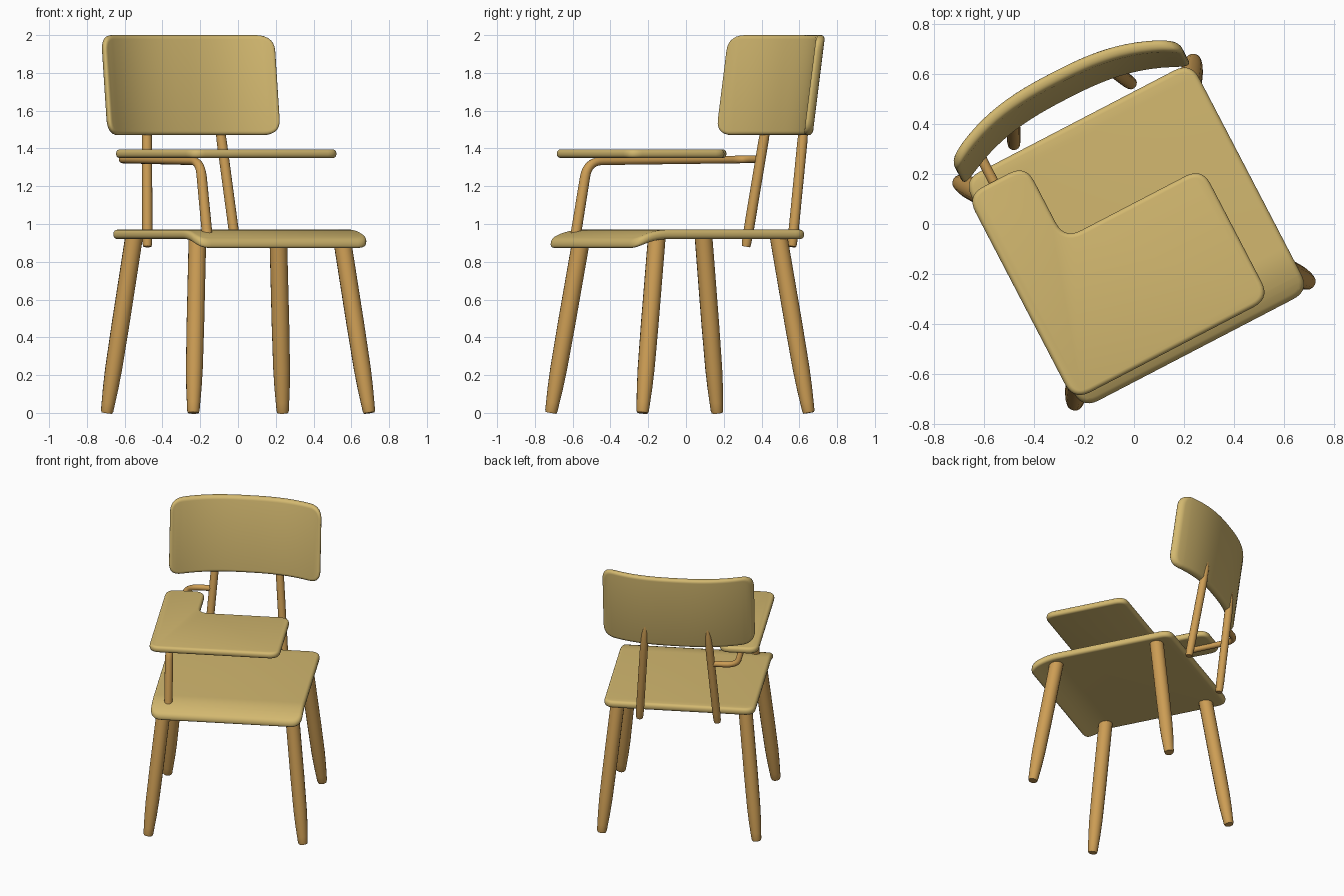
import bpy, bmesh, math
from mathutils import Vector

if "Cube" in bpy.data.objects:
    bpy.data.objects.remove(bpy.data.objects["Cube"], do_unlink=True)

TURN = math.radians(27.5)   # the whole chair stands turned about z
MID = -0.015                # the chair's own centre line


def material(name, color):
    m = bpy.data.materials.new(name)
    m.use_nodes = True
    m.diffuse_color = color
    m.node_tree.nodes["Principled BSDF"].inputs["Base Color"].default_value = color
    return m


pale_wood = material("pale wood", (0.65, 0.48, 0.16, 1))
amber_wood = material("amber wood", (0.61, 0.34, 0.09, 1))


def finish(obj, mat):
    obj.data.materials.clear()
    obj.data.materials.append(mat)
    obj.rotation_euler.z = TURN
    bpy.ops.object.select_all(action="DESELECT")
    obj.select_set(True)
    bpy.context.view_layer.objects.active = obj
    bpy.ops.object.shade_smooth_by_angle(angle=math.radians(40))


def fillet(points, radius, closed=True, steps=7):
    """Round the corners of a polygon or path."""
    pts = [Vector(p) for p in points]
    out = []
    for i, p in enumerate(pts):
        if not closed and i in (0, len(pts) - 1):
            out.append(p)
            continue
        a = p + (pts[i - 1] - p).normalized() * radius
        b = p + (pts[(i + 1) % len(pts)] - p).normalized() * radius
        for k in range(steps + 1):
            t = k / steps
            out.append(a * (1 - t) ** 2 + p * 2 * t * (1 - t) + b * t * t)
    return out


def slab(name, corners, radius, thickness, shape, cuts=(), axis=0):
    """Rounded board with softened rims, sliced at cuts and bent by shape."""
    bm = bmesh.new()
    outline = fillet([(x, y, -thickness / 2) for x, y in corners], radius)
    face = bm.faces.new([bm.verts.new(p) for p in outline])
    new = bmesh.ops.extrude_face_region(bm, geom=[face])["geom"]
    for v in new:
        if isinstance(v, bmesh.types.BMVert):
            v.co.z = thickness / 2
    rims = [e for e in bm.edges if abs(e.verts[0].co.z - e.verts[1].co.z) < 1e-5]
    bmesh.ops.bevel(bm, geom=rims, offset=thickness * 0.42, segments=4,
                    profile=0.5, affect="EDGES", clamp_overlap=False)
    normal = Vector((0, 0, 0))
    normal[axis] = 1
    for c in cuts:
        bmesh.ops.bisect_plane(bm, geom=bm.verts[:] + bm.edges[:] + bm.faces[:],
                               plane_co=normal * c, plane_no=normal)
    for v in bm.verts:
        v.co = shape(v.co)
    bmesh.ops.recalc_face_normals(bm, faces=bm.faces)
    mesh = bpy.data.meshes.new(name)
    bm.to_mesh(mesh)
    bm.free()
    obj = bpy.data.objects.new(name, mesh)
    bpy.context.collection.objects.link(obj)
    finish(obj, pale_wood)


def rod(name, points, radii):
    """Round rod through the points with a radius at each."""
    curve = bpy.data.curves.new(name, "CURVE")
    curve.dimensions = "3D"
    curve.bevel_depth = 1
    curve.bevel_resolution = 6
    curve.use_fill_caps = True
    spline = curve.splines.new("POLY")
    spline.points.add(len(points) - 1)
    for sp, p, r in zip(spline.points, points, radii):
        sp.co = (*p, 1)
        sp.radius = r
    obj = bpy.data.objects.new(name, curve)
    bpy.context.collection.objects.link(obj)
    bpy.ops.object.select_all(action="DESELECT")
    obj.select_set(True)
    bpy.context.view_layer.objects.active = obj
    bpy.ops.object.convert(target="MESH")
    finish(bpy.context.object, amber_wood)


# Seat with a front edge that rolls down
def seat_shape(p):
    t = max(0, (-0.36 - p.y) / 0.2)
    return Vector((p.x, p.y, p.z + 0.945 - 0.055 * t * t))


slab("seat", [(-0.525, -0.56), (0.5, -0.56), (0.5, 0.47), (-0.525, 0.47)],
     0.075, 0.05, seat_shape, [-0.36 - 0.025 * i for i in range(8)], axis=1)

# L-shaped writing tablet
slab("writing_tablet",
     [(-0.54, -0.515), (0.345, -0.515), (0.345, 0.075), (-0.275, 0.075),
      (-0.275, 0.41), (-0.54, 0.41)],
     0.075, 0.045, lambda p: p + Vector((0, 0, 1.372)))


# Curved, leaning backrest
def rest_shape(p):
    bend = 0.12 * (abs(p.x - MID) / 0.51) ** 2.6
    return Vector((p.x, 0.59 + 0.14 * (p.y - 1.47) - bend - p.z, p.y))


slab("backrest", [(-0.53, 1.47), (0.495, 1.47), (0.495, 2.0), (-0.53, 2.0)],
     0.085, 0.052, rest_shape, [MID + 0.04 * i for i in range(-12, 13)])

# Splayed legs with tapered feet
for side, s in (("left", 1), ("right", -1)):
    for end, foot_y, top_y in (("front", -0.525, -0.39), ("back", 0.467, 0.336)):
        foot = Vector((MID + s * 0.525, foot_y, 0))
        top = Vector((MID + s * 0.43, top_y, 0.935))
        stops = [0, 0.012, 0.06, 0.14, 0.25, 0.5, 1]
        rod(f"{end}_{side}_leg", [foot.lerp(top, t) for t in stops],
            [0.029, 0.033, 0.036, 0.041, 0.045, 0.047, 0.047])

    # Back post, its tip tapering into the backrest
    low = Vector((MID + s * 0.264, 0.503, 0.88))
    high = Vector((MID + s * 0.209, 0.615, 1.63))
    rod(f"{side}_back_post", [low.lerp(high, t) for t in (0, 0.02, 0.1, 0.75, 0.9, 1)],
        [0.022, 0.025, 0.027, 0.027, 0.022, 0.008])

# Bent rod carrying the tablet from the seat to the right post
path = fillet([(-0.414, -0.445, 0.93), (-0.418, -0.37, 1.332),
               (-0.42, 0.573, 1.342), (-0.255, 0.573, 1.342)], 0.085, closed=False)
rod("tablet_support", path,
    [0.028 - 0.008 * min(1, i / 9) for i in range(len(path))])
